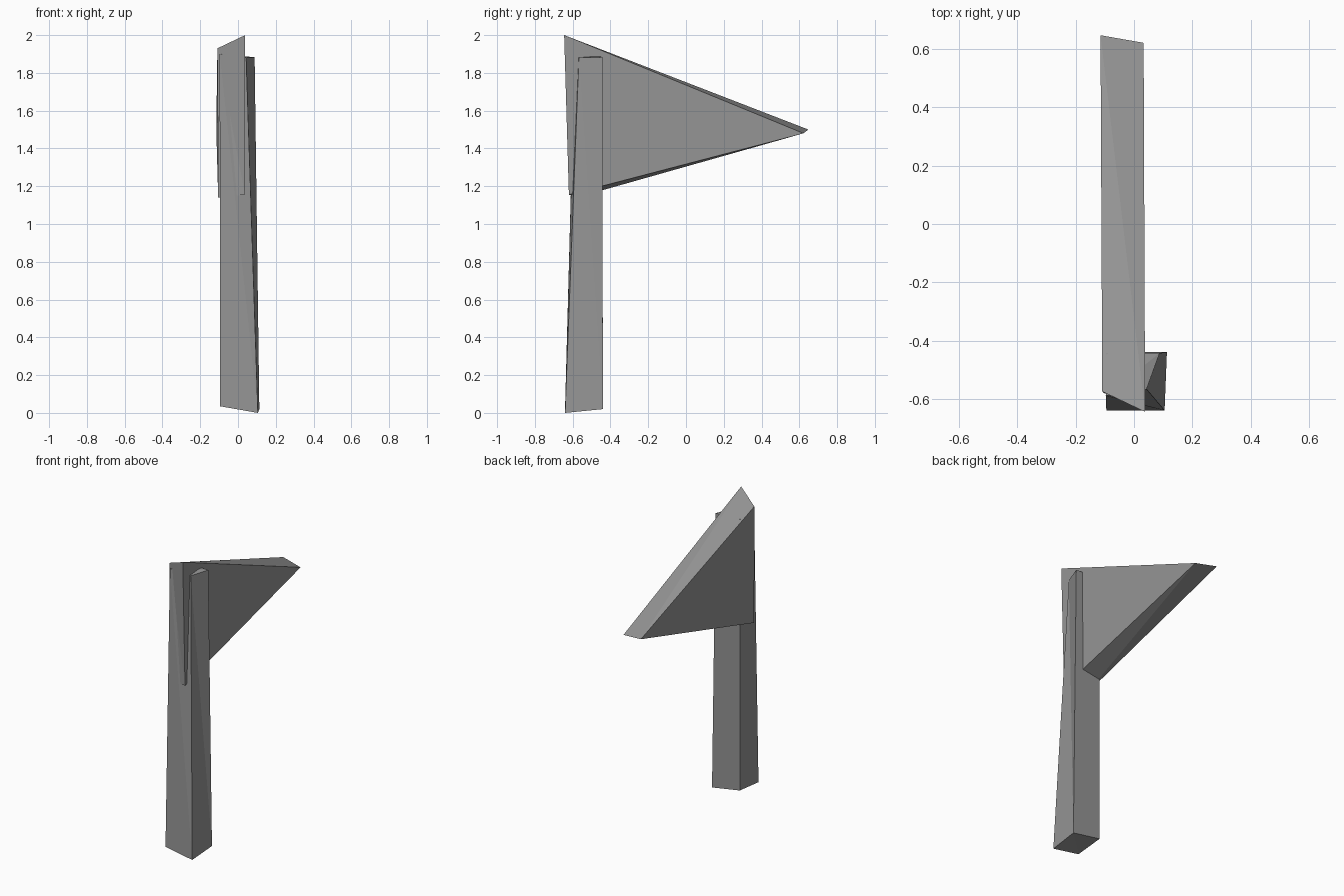
import bpy
import bmesh

cube = bpy.data.objects.get("Cube")
if cube:
    bpy.data.objects.remove(cube, do_unlink=True)

grey = bpy.data.materials.new("plain grey")
grey.use_nodes = True
colour = (0.3, 0.3, 0.3, 1)
grey.diffuse_color = colour
grey.node_tree.nodes["Principled BSDF"].inputs["Base Color"].default_value = colour


def skewed_prism(name, start, end, diagonals):
    """Join two matching outlines; each side is split along a chosen diagonal."""
    bm = bmesh.new()
    a = [bm.verts.new(p) for p in start]
    b = [bm.verts.new(p) for p in end]
    for ring in (a, b):
        if len(ring) == 3:
            bm.faces.new(ring)
        else:
            bm.faces.new((ring[0], ring[1], ring[2]))
            bm.faces.new((ring[0], ring[2], ring[3]))
    for i, forward in enumerate(diagonals):
        j = (i + 1) % len(a)
        if forward:   # split from start[i] to end[j]
            bm.faces.new((a[i], a[j], b[j]))
            bm.faces.new((a[i], b[j], b[i]))
        else:         # split from start[j] to end[i]
            bm.faces.new((a[i], a[j], b[i]))
            bm.faces.new((a[j], b[j], b[i]))
    bmesh.ops.recalc_face_normals(bm, faces=bm.faces)
    mesh = bpy.data.meshes.new(name)
    bm.to_mesh(mesh)
    bm.free()
    mesh.materials.append(grey)
    obj = bpy.data.objects.new(name, mesh)
    bpy.context.collection.objects.link(obj)
    return obj


# Tapered, slightly crooked post: bottom ring to top ring
skewed_prism(
    "post",
    [(-0.095, -0.64, 0.035), (0.105, -0.64, 0.0), (0.113, -0.44, 0.02), (-0.095, -0.44, 0.055)],
    [(-0.097, -0.59, 1.9), (0.043, -0.567, 1.88), (0.088, -0.443, 1.883), (-0.095, -0.443, 1.89)],
    [False, False, True, True],
)

# Thick triangular pennant: +x outline to -x outline (top, tip, bottom)
skewed_prism(
    "pennant",
    [(0.038, -0.645, 2.0), (0.033, 0.622, 1.48), (0.037, -0.62, 1.155)],
    [(-0.109, -0.575, 1.93), (-0.115, 0.648, 1.5), (-0.105, -0.58, 1.14)],
    [True, True, True],
)
